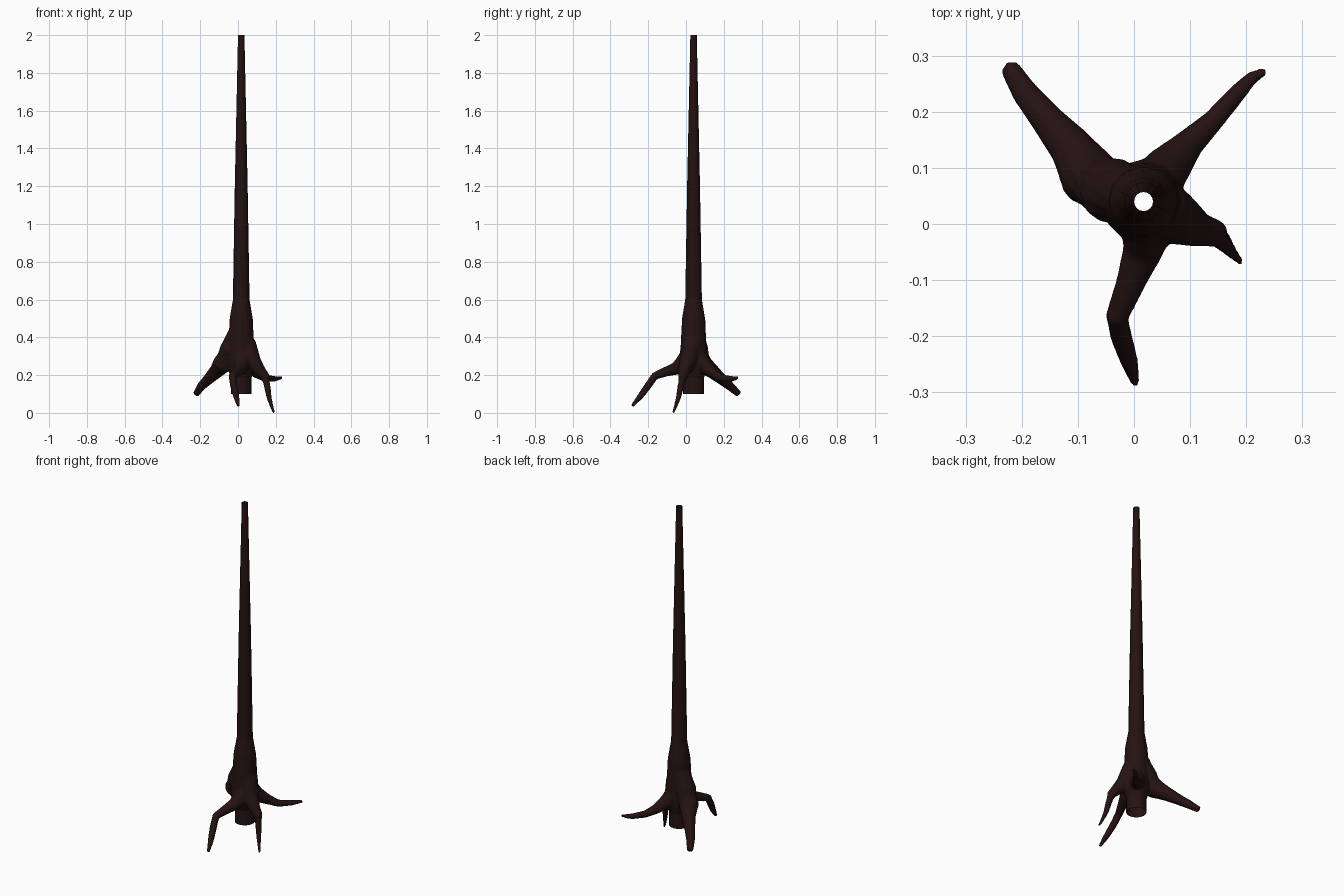
import bpy
import bmesh
import math
from mathutils import Vector

cube = bpy.data.objects.get("Cube")
if cube:
    bpy.data.objects.remove(cube, do_unlink=True)

CX, CY = 0.017, 0.04

bark = bpy.data.materials.new("dark brown bark")
bark.use_nodes = True
color = (0.018, 0.006, 0.006, 1)
bark.diffuse_color = color
bsdf = bark.node_tree.nodes["Principled BSDF"]
bsdf.inputs["Base Color"].default_value = color
bsdf.inputs["Roughness"].default_value = 0.9


def add_tube(bm, points, sides=12, caps=True):
    """Sweep a round section along (x, y, z, radius) points."""
    centres = [Vector(p[:3]) for p in points]
    rings = []
    for i, (c, p) in enumerate(zip(centres, points)):
        along = centres[min(i + 1, len(points) - 1)] - centres[max(i - 1, 0)]
        turn = Vector((0, 0, 1)).rotation_difference(along.normalized())
        ring = []
        for k in range(sides):
            a = math.tau * k / sides
            offset = Vector((math.cos(a), math.sin(a), 0)) * p[3]
            ring.append(bm.verts.new(c + turn @ offset))
        rings.append(ring)
    for low, high in zip(rings, rings[1:]):
        for k in range(sides):
            n = (k + 1) % sides
            bm.faces.new((low[k], low[n], high[n], high[k]))
    if caps:
        bm.faces.new(rings[0][::-1])
        bm.faces.new(rings[-1])


def upright(profile):
    return [(CX, CY, z, r) for z, r in profile]


def make_object(name, tubes, **options):
    bm = bmesh.new()
    for tube in tubes:
        add_tube(bm, tube, **options)
    mesh = bpy.data.meshes.new(name)
    bm.to_mesh(mesh)
    bm.free()
    mesh.materials.append(bark)
    obj = bpy.data.objects.new(name, mesh)
    bpy.context.collection.objects.link(obj)
    return obj


# Hollow tapering trunk and the short open stub beneath it
trunk = make_object("trunk", [upright([(0.57, 0.045), (0.6, 0.044), (1.2, 0.034), (2, 0.017)])],
                    sides=16, caps=False)
stub = make_object("trunk_stub", [upright([(0.1, 0.055), (0.28, 0.055)])],
                   sides=16, caps=False)

# Flared base and four roots, blended into one skin
flare = upright([(0.18, 0.054), (0.22, 0.068), (0.28, 0.076), (0.36, 0.069),
                 (0.5, 0.062), (0.6, 0.045), (0.63, 0.041)])
back_right_root = [(-0.005, 0.05, 0.42, 0.05), (-0.04, 0.06, 0.33, 0.06),
                   (-0.08, 0.085, 0.26, 0.055), (-0.115, 0.14, 0.22, 0.039),
                   (-0.15, 0.18, 0.185, 0.031), (-0.195, 0.235, 0.14, 0.024),
                   (-0.222, 0.279, 0.1, 0.018)]
back_left_root = [(0.03, 0.06, 0.3, 0.05), (0.06, 0.1, 0.245, 0.042),
                  (0.1, 0.145, 0.21, 0.027), (0.14, 0.183, 0.185, 0.02),
                  (0.19, 0.24, 0.18, 0.016), (0.212, 0.262, 0.183, 0.012),
                  (0.235, 0.273, 0.187, 0.008)]
front_left_root = [(0.045, 0.035, 0.37, 0.05), (0.075, 0.01, 0.27, 0.048),
                   (0.115, -0.01, 0.225, 0.032), (0.145, -0.017, 0.19, 0.025),
                   (0.155, -0.028, 0.14, 0.018), (0.165, -0.04, 0.08, 0.014),
                   (0.178, -0.055, 0.035, 0.01), (0.19, -0.068, 0, 0.007)]
front_root = [(0.025, 0.0, 0.28, 0.05), (0.015, -0.05, 0.235, 0.036),
              (-0.008, -0.11, 0.217, 0.026), (-0.03, -0.165, 0.195, 0.021),
              (-0.023, -0.2, 0.145, 0.02), (-0.01, -0.24, 0.09, 0.017),
              (0.003, -0.285, 0.035, 0.009)]
roots = make_object("root_base", [flare, back_right_root, back_left_root,
                                  front_left_root, front_root])

# Hollow core that keeps the trunk open right through
core = make_object("core_cutter", [upright([(0.05, 0.05), (0.3, 0.045), (0.7, 0.035)])], sides=16)
core.hide_render = True

blend = roots.modifiers.new("Blend", "REMESH")
blend.mode = "VOXEL"
blend.voxel_size = 0.006
soften = roots.modifiers.new("Soften", "SMOOTH")
soften.factor = 0.5
soften.iterations = 6
hollow = roots.modifiers.new("Hollow", "BOOLEAN")
hollow.operation = "DIFFERENCE"
hollow.object = core

# Bake the blended skin, then drop the cutter
bpy.context.view_layer.update()
graph = bpy.context.evaluated_depsgraph_get()
skin = bpy.data.meshes.new_from_object(roots.evaluated_get(graph))
roots.modifiers.clear()
roots.data = skin
skin.materials.clear()
skin.materials.append(bark)
bpy.data.objects.remove(core, do_unlink=True)

# Smooth bark shading with crisp cut ends
for obj in (trunk, stub, roots):
    bpy.ops.object.select_all(action="DESELECT")
    obj.select_set(True)
    bpy.context.view_layer.objects.active = obj
    bpy.ops.object.shade_smooth_by_angle(angle=math.radians(50))
